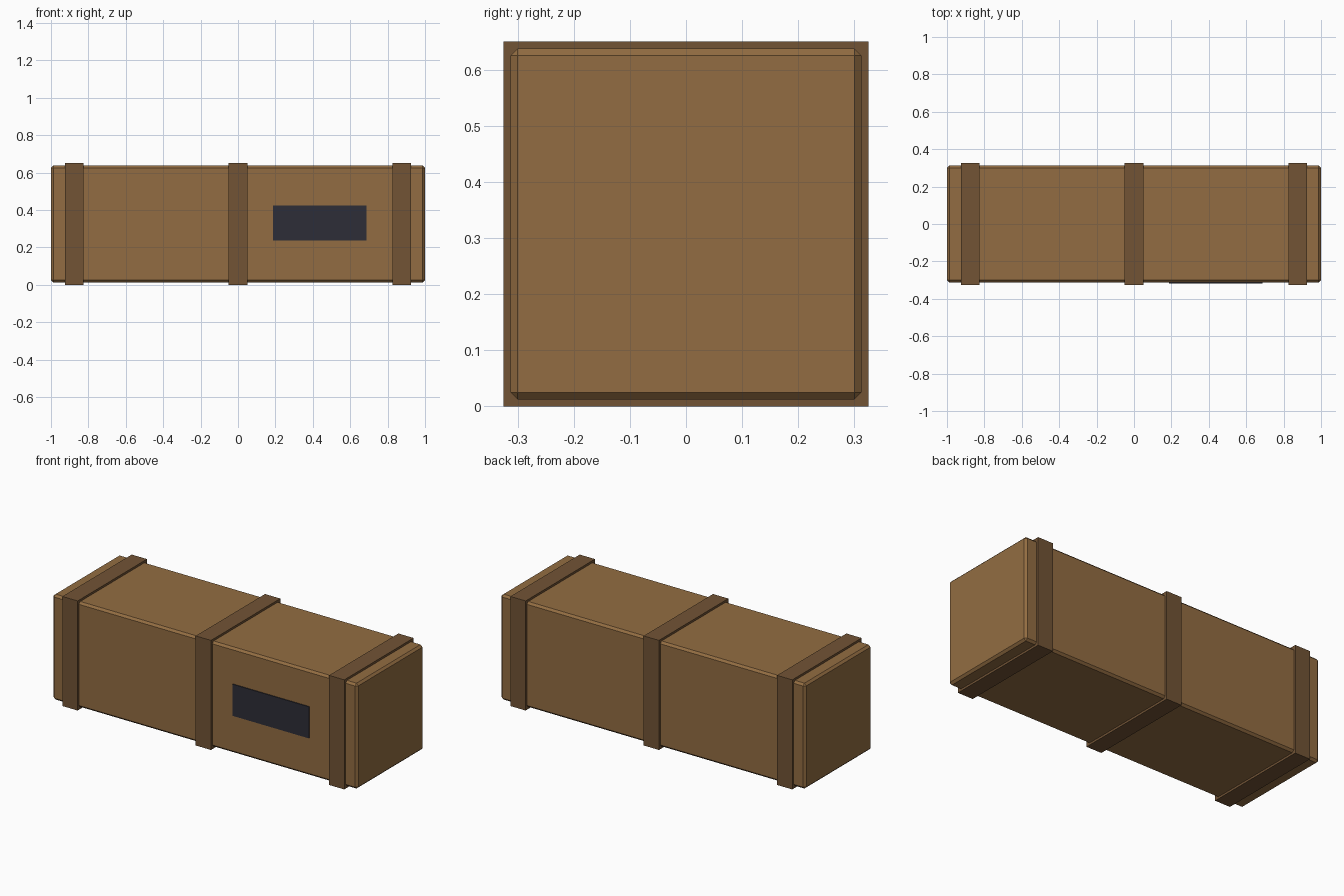
import bpy

default = bpy.data.objects.get("Cube")
if default:
    bpy.data.objects.remove(default, do_unlink=True)


def material(name, rgb):
    mat = bpy.data.materials.new(name)
    mat.use_nodes = True
    color = (*rgb, 1.0)
    mat.diffuse_color = color
    mat.node_tree.nodes["Principled BSDF"].inputs["Base Color"].default_value = color
    return mat


def box(name, center, size, mat, bevel=0.0):
    bpy.ops.mesh.primitive_cube_add(size=1, location=center)
    obj = bpy.context.object
    obj.name = name
    obj.scale = size
    bpy.ops.object.transform_apply(location=False, rotation=False, scale=True)
    obj.data.materials.append(mat)
    if bevel:
        mod = obj.modifiers.new("Chamfer", 'BEVEL')
        mod.width = bevel
        mod.segments = 1
    return obj


wood = material("wood brown", (0.29, 0.152, 0.054))
dark_wood = material("dark wood", (0.168, 0.088, 0.036))
charcoal = material("charcoal", (0.027, 0.027, 0.039))

MID = 0.325     # height of the crate's centre line
SIDE = 0.625    # body width and height

# Chamfered crate body
box("crate_body", (0, 0, MID), (2, SIDE, SIDE), wood, bevel=0.0125)

# Three square bands around the body
for name, x in (("right_band", -0.875), ("middle_band", 0), ("left_band", 0.875)):
    box(name, (x, 0, MID), (0.1, 0.65, 0.65), dark_wood)

# Thin blank plate on the front
box("front_plate", (0.4375, -SIDE / 2 - 0.002, 0.33), (0.5, 0.006, 0.1875), charcoal)
